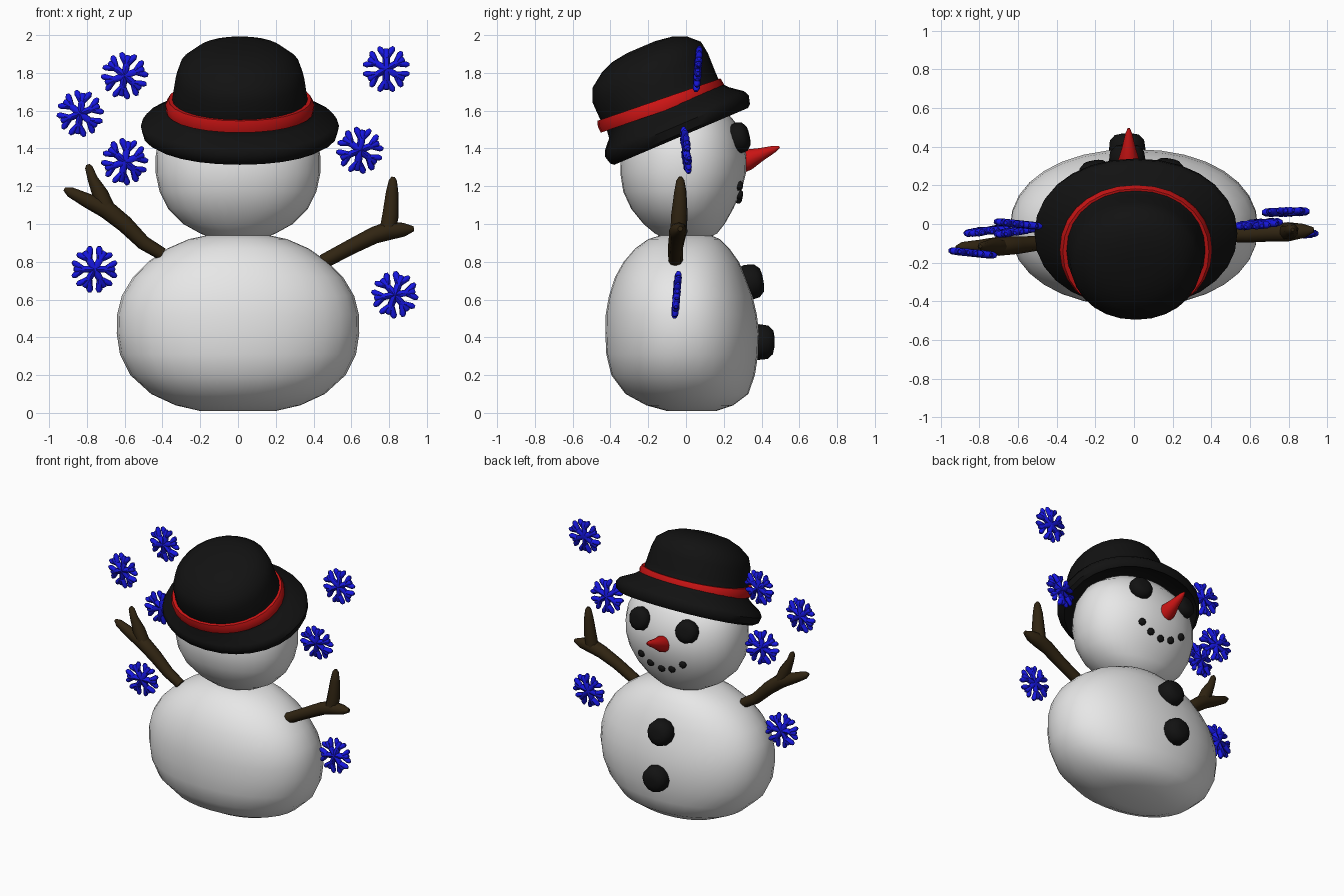
import bpy, bmesh
from math import sin, cos, pi, radians, copysign
from mathutils import Matrix, Vector, Euler
from mathutils.bvhtree import BVHTree

if "Cube" in bpy.data.objects:
    bpy.data.objects.remove(bpy.data.objects["Cube"])


def material(name, rgb):
    m = bpy.data.materials.new(name)
    m.use_nodes = True
    m.diffuse_color = (*rgb, 1)
    m.node_tree.nodes["Principled BSDF"].inputs["Base Color"].default_value = (*rgb, 1)
    return m


SNOW = material("snow_white", (.8, .8, .8))
BLACK = material("coal_black", (.006, .006, .006))
RED = material("warm_red", (.6, .007, .007))
BROWN = material("twig_brown", (.03, .018, .006))
BLUE = material("flake_blue", (.008, .008, .75))


def finish(obj, mat, angle=45):
    obj.data.materials.clear()
    obj.data.materials.append(mat)
    bpy.ops.object.select_all(action='DESELECT')
    obj.select_set(True)
    bpy.context.view_layer.objects.active = obj
    bpy.ops.object.shade_smooth_by_angle(angle=radians(angle))
    return obj


def loft(name, rings, mat, seg=24, power=2, place=Matrix(), closed=False, angle=45):
    """Skin superellipse rings given as (z, centre y, x radius, y radius)."""
    bm = bmesh.new()
    loops = []
    for z, cy, rx, ry in rings:
        loop = []
        for i in range(seg):
            c, s = cos(2 * pi * i / seg), sin(2 * pi * i / seg)
            x = copysign(abs(c) ** (2 / power), c) * rx
            y = copysign(abs(s) ** (2 / power), s) * ry + cy
            loop.append(bm.verts.new(place @ Vector((x, y, z))))
        loops.append(loop)
    pairs = list(zip(loops, loops[1:]))
    if closed:
        pairs.append((loops[-1], loops[0]))
    else:
        bm.faces.new(loops[0][::-1])
        bm.faces.new(loops[-1])
    for a, b in pairs:
        for i in range(seg):
            j = (i + 1) % seg
            bm.faces.new((a[i], a[j], b[j], b[i]))
    bmesh.ops.recalc_face_normals(bm, faces=bm.faces)
    mesh = bpy.data.meshes.new(name)
    bm.to_mesh(mesh)
    bm.free()
    obj = bpy.data.objects.new(name, mesh)
    bpy.context.collection.objects.link(obj)
    return finish(obj, mat, angle)


def tubes(name, paths, depth, mat, place=Matrix(), res=2):
    """Bevelled curve strokes; each point is (x, y, z, radius factor)."""
    cu = bpy.data.curves.new(name + "_path", 'CURVE')
    cu.dimensions = '3D'
    cu.bevel_depth = depth
    cu.bevel_resolution = res
    cu.use_fill_caps = True
    for path in paths:
        sp = cu.splines.new('POLY')
        sp.points.add(len(path) - 1)
        for p, (x, y, z, r) in zip(sp.points, path):
            p.co = (*(place @ Vector((x, y, z))), 1)
            p.radius = r
    helper = bpy.data.objects.new(name + "_path", cu)
    bpy.context.collection.objects.link(helper)
    bpy.context.view_layer.update()
    mesh = bpy.data.meshes.new_from_object(
        helper.evaluated_get(bpy.context.evaluated_depsgraph_get()))
    bpy.data.objects.remove(helper)
    obj = bpy.data.objects.new(name, mesh)
    bpy.context.collection.objects.link(obj)
    return finish(obj, mat, 60)


def aim(pos, direction):
    return Matrix.Translation(pos) @ Vector(direction).to_track_quat('Z', 'Y').to_matrix().to_4x4()


# Snow body and head
body = loft("body", [
    (.01, .03, .2, .13), (.04, .02, .33, .23), (.1, .005, .46, .325),
    (.2, -.015, .57, .38), (.31, -.02, .625, .402), (.42, -.02, .642, .407),
    (.52, -.025, .64, .4), (.62, -.028, .615, .38), (.72, -.03, .555, .345),
    (.8, -.025, .475, .305), (.87, -.02, .375, .25), (.92, -.01, .26, .19),
    (.945, 0, .14, .12)], SNOW, 32, 2.15)
head = loft("head", [
    (.91, 0, .1, .09), (.95, 0, .2, .165), (1, -.01, .29, .215),
    (1.08, -.02, .37, .27), (1.17, -.02, .415, .312), (1.27, -.015, .436, .333),
    (1.36, -.012, .436, .332), (1.45, -.01, .42, .31), (1.54, 0, .37, .26),
    (1.61, 0, .27, .2), (1.65, 0, .13, .1)], SNOW, 32, 2.15)

# Tilted hat: brim underside, brim edge, then the crown
tilt = Matrix.Translation((.01, -.045, 1.51)) @ Matrix.Rotation(radians(23), 4, 'X')
loft("hat", [
    (.06, 0, .3, .24), (0, 0, .42, .34), (-.05, 0, .49, .385),
    (-.035, 0, .515, .402), (.01, 0, .525, .414), (.04, 0, .505, .4),
    (.09, -.01, .41, .345), (.13, -.025, .365, .325), (.2, -.03, .355, .33),
    (.3, -.03, .34, .332), (.37, -.02, .315, .312), (.425, -.01, .245, .245),
    (.455, -.01, .17, .17), (.468, -.01, .08, .08)], BLACK, 28, 2.1, tilt)
loft("hat_band", [
    (-.03, 0, .35, .31), (-.035, 0, .39, .348), (0, 0, .395, .352),
    (.03, 0, .378, .345), (.03, 0, .34, .31)], RED, 28, 2.1,
    tilt @ Matrix.Translation((0, -.035, .145)) @ Matrix.Rotation(radians(-4), 4, 'X'), True)

# Carrot nose
loft("nose", [(-.04, 0, .058, .058), (.03, 0, .056, .056), (.1, 0, .036, .036),
              (.18, 0, .018, .018), (.21, 0, .006, .006)],
     RED, 12, 2, aim((-.027, .3, 1.33), (0, .2, .08)))


# Lumps of coal set on the snow surface
def coal(name, base, x, z, r, h, seg):
    tree = BVHTree.FromPolygons([v.co for v in base.data.vertices],
                                [p.vertices for p in base.data.polygons])
    hit, normal, _, _ = tree.ray_cast(Vector((x, 2, z)), Vector((0, -1, 0)))
    normal = (normal + Vector((0, 1, 0))).normalized()
    loft(name, [(-h, 0, r * .7, r * .7), (0, 0, r, r), (h * .6, 0, r * .93, r * .93),
                (h * .92, 0, r * .66, r * .66), (h, 0, r * .3, r * .3)],
         BLACK, seg, 2, aim(hit, normal), angle=50)


for side, x in (("left", .175), ("right", -.2)):
    coal(side + "_eye", head, x, 1.455, .083, .06, 12)
for i, z in enumerate((.69, .375)):
    coal(f"button_{i + 1}", body, -.035, z, .095, .085, 12)
for i, x in enumerate((.165, .09, .002, -.083, -.172)):
    coal(f"mouth_{i + 1}", head, x, 1.135 + 2.5 * x * x, .026, .022, 8)

# Twig arms, each with one side branch
tubes("left_arm", [
    [(.45, -.055, .8, .85), (.6, -.055, .88, .9), (.72, -.045, .94, 1),
     (.8, -.04, .965, 1.1), (.88, -.035, .97, .8), (.93, -.03, .975, .3)],
    [(.79, -.04, .95, 1), (.808, -.035, 1.05, 1), (.816, -.03, 1.17, .75),
     (.82, -.03, 1.23, .5), (.821, -.03, 1.25, .2)]], .045, BROWN)
tubes("right_arm", [
    [(-.4, -.1, .84, .75), (-.5, -.1, .9, .85), (-.6, -.11, 1, 1),
     (-.7, -.115, 1.08, 1.1), (-.8, -.12, 1.125, .85), (-.89, -.12, 1.17, .6),
     (-.92, -.12, 1.185, .2)],
    [(-.69, -.115, 1.07, 1), (-.73, -.115, 1.16, .95), (-.77, -.115, 1.24, .6),
     (-.79, -.115, 1.3, .45), (-.795, -.115, 1.315, .2)]], .045, BROWN)

# Drifting snowflakes: six spokes with forked tips
strokes = []
for k in range(6):
    out = Vector((cos(k * pi / 3), 0, sin(k * pi / 3)))
    across = Vector((-out.z, 0, out.x))
    strokes.append([(0, 0, 0, 1), (*(out * .1), 1), (*(out * .11), .5)])
    for s in (-1, 1):
        strokes.append([(*(out * .06), .9), (*(out * .105 + across * .032 * s), .9),
                        (*(out * .118 + across * .04 * s), .45)])
flakes = [(-.6, 0, 1.785, 20, 0, -6), (-.835, -.15, 1.585, 22, 0, -6),
          (-.6, -.035, 1.33, 20, 4, 8), (-.76, -.035, .76, 0, 3, 7),
          (.785, .062, 1.82, 30, -5, 4), (.645, 0, 1.39, 22, 6, 3),
          (.83, -.05, .625, 10, -5, 2)]
for i, (x, y, z, spin, lean, yaw) in enumerate(flakes):
    turn = Euler((radians(lean), radians(-spin), radians(yaw))).to_matrix().to_4x4()
    tubes(f"snowflake_{i + 1}", strokes, .02, BLUE, Matrix.Translation((x, y, z)) @ turn, 1)
